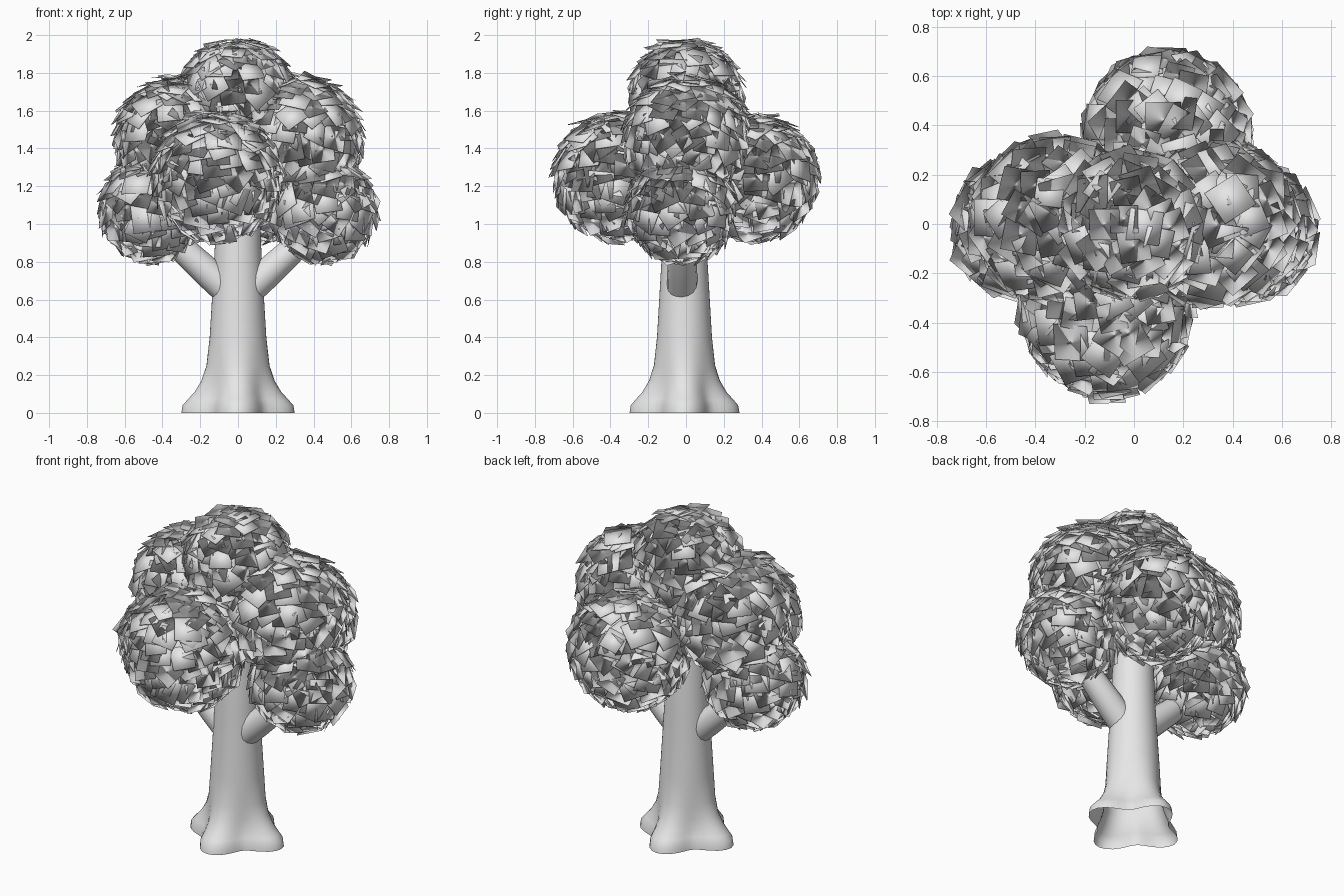
import bpy, bmesh, math, random
from mathutils import Vector

if "Cube" in bpy.data.objects:
    bpy.data.objects.remove(bpy.data.objects["Cube"])

random.seed(7)


def material(name, rgb):
    m = bpy.data.materials.new(name)
    m.diffuse_color = (*rgb, 1)
    m.use_nodes = True
    m.node_tree.nodes["Principled BSDF"].inputs["Base Color"].default_value = m.diffuse_color
    return m


GREY = material("light grey", (0.8, 0.8, 0.8))


def finish(bm, name):
    me = bpy.data.meshes.new(name)
    bm.to_mesh(me)
    bm.free()
    me.materials.append(GREY)
    for p in me.polygons:
        p.use_smooth = True
    ob = bpy.data.objects.new(name, me)
    bpy.context.collection.objects.link(ob)
    return ob


def loft(bm, rings):
    for a, b in zip(rings, rings[1:]):
        n = len(a)
        for i in range(n):
            j = (i + 1) % n
            bm.faces.new((a[i], a[j], b[j], b[i]))


# trunk: (height, radius, root lobe depth), four roots along the axes, open below
PROFILE = [(0, .25, .05), (.04, .245, .048), (.07, .225, .042), (.11, .2, .03),
           (.17, .178, .016), (.25, .162, .005), (.4, .15, 0), (.6, .138, 0),
           (.8, .126, 0), (1.0, .118, 0), (1.3, .09, 0), (1.55, .05, 0)]
bm = bmesh.new()
N = 48
rings = []
for z, r, lobe in PROFILE:
    ring = []
    for i in range(N):
        a = math.tau * i / N
        q = r + lobe * math.cos(4 * a)
        ring.append(bm.verts.new((q * math.cos(a), q * math.sin(a) * .97 - .008, z)))
    rings.append(ring)
loft(bm, rings)
bm.faces.new(rings[-1])
finish(bm, "trunk")


# branches: tapered tubes running into the lower leaf balls
def branch(name, path):
    bm = bmesh.new()
    d = (Vector(path[-1][0]) - Vector(path[0][0])).normalized()
    u = d.cross(Vector((0, 1, 0))).normalized()
    v = d.cross(u)
    rings = []
    for p, r in path:
        rings.append([bm.verts.new(Vector(p) + r * (u * math.cos(a) + v * math.sin(a)))
                      for a in (math.tau * i / 16 for i in range(16))])
    loft(bm, rings)
    bm.faces.new(rings[-1])
    bmesh.ops.recalc_face_normals(bm, faces=bm.faces)
    finish(bm, name)


for side, name in ((1, "right_branch"), (-1, "left_branch")):
    branch(name, [((side * .04, -.02, .635), .082), ((side * .15, -.02, .735), .08),
                  ((side * .28, -.02, .855), .072), ((side * .44, -.02, 1.03), .05)])

# leaf balls: name, centre, outer radius
BALLS = [("front", (-.11, -.355, 1.255), .355),
         ("back", (.13, .36, 1.25), .35),
         ("lower_right", (.45, -.03, 1.085), .292),
         ("lower_left", (-.455, -.01, 1.085), .288),
         ("upper_right", (.325, .005, 1.455), .345),
         ("upper_left", (-.32, .02, 1.455), .345),
         ("top", (-.01, 0, 1.69), .308)]


def leaf_card(bm, c, n, r):
    # thin square leaf, overlapping like shingles with the lower edge out
    down = Vector((0, 0, -1)) + Vector([random.uniform(-.35, .35) for _ in range(3)])
    down = (down - n * down.dot(n)).normalized()
    tilt = math.radians(random.uniform(3, 20))
    side = n.cross(down)
    v = down * math.cos(tilt) + n * math.sin(tilt)
    w = side.cross(v)
    spin = random.uniform(-.6, .6)
    u, v = side * math.cos(spin) + v * math.sin(spin), v * math.cos(spin) - side * math.sin(spin)
    h = random.uniform(.056, .076)
    p = c + n * (r * random.uniform(.92, .96))
    corners = [(-1, -1), (1, -1), (1, 1), (-1, 1)]
    if random.random() < .6:
        # two-sided creased leaf: the sides are folded along opposite diagonals
        a = [bm.verts.new(p + h * (u * i + v * j) + w * (.002 * i * j)) for i, j in corners]
        faces = [(a[0], a[1], a[2]), (a[0], a[2], a[3]),
                 (a[1], a[0], a[3]), (a[1], a[3], a[2])]
    else:
        # padded leaf: a thin slab with soft edges
        a = [bm.verts.new(p + h * (u * i + v * j) + w * .002) for i, j in corners]
        b = [bm.verts.new(p + h * (u * i + v * j) - w * .002) for i, j in corners]
        faces = [a, b[::-1]] + [(a[k], b[k], b[(k + 1) % 4], a[(k + 1) % 4]) for k in range(4)]
    for f in faces:
        bm.faces.new(f)


for name, c, r in BALLS:
    c = Vector(c)
    # solid core behind the leaves
    bm = bmesh.new()
    bmesh.ops.create_icosphere(bm, subdivisions=4, radius=r * .9)
    bmesh.ops.translate(bm, verts=bm.verts, vec=c)
    finish(bm, name + "_leaf_core")
    # leaves spread evenly over the ball
    bm = bmesh.new()
    count = int(1550 * r * r)
    for k in range(count):
        z = 1 - 2 * (k + .5) / count
        a = k * 2.39996
        s = math.sqrt(1 - z * z)
        n = Vector((s * math.cos(a), s * math.sin(a), z))
        n = (n + Vector([random.uniform(-.1, .1) for _ in range(3)])).normalized()
        leaf_card(bm, c, n, r)
    bmesh.ops.recalc_face_normals(bm, faces=bm.faces)
    finish(bm, name + "_leaves")
